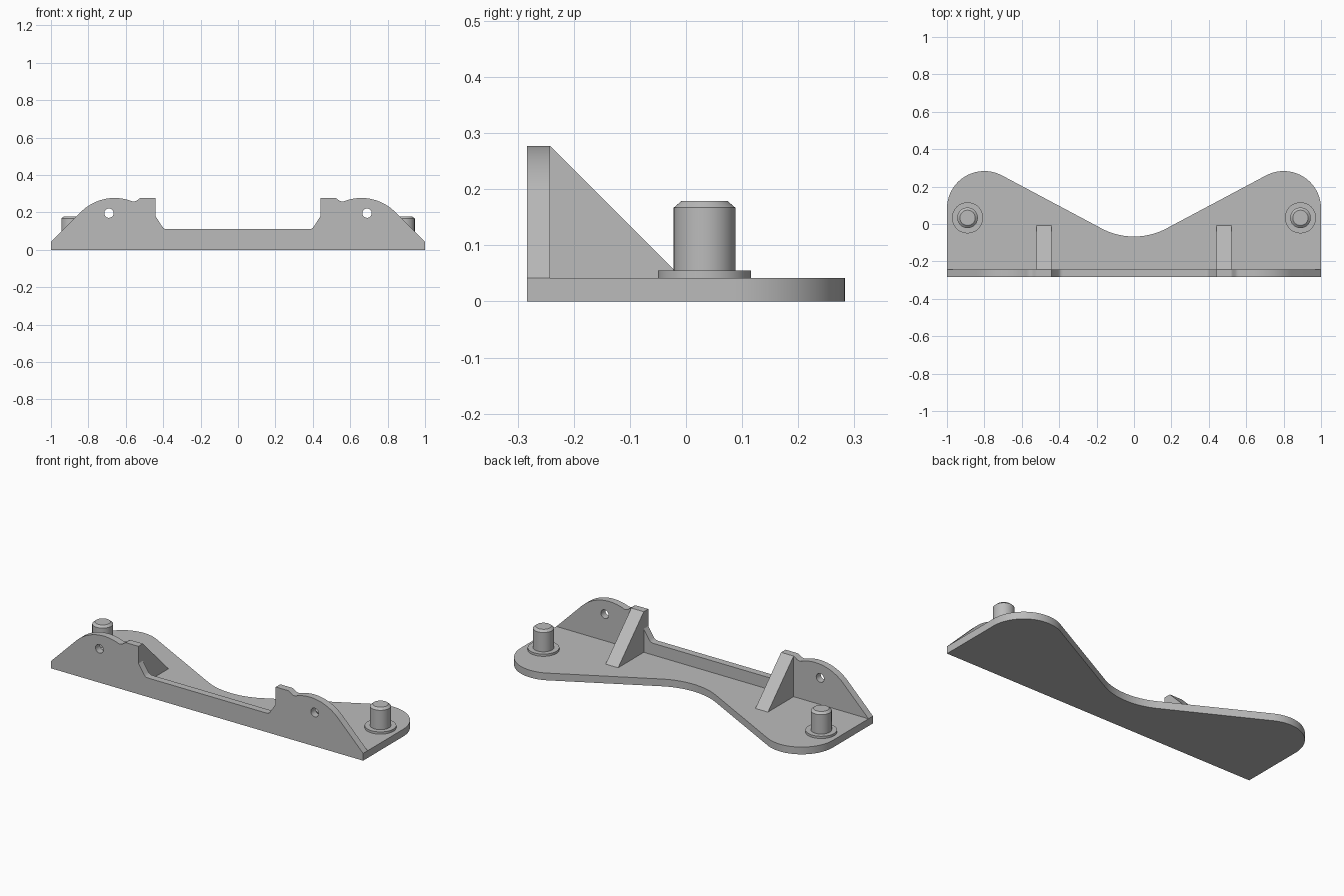
import bpy, bmesh
from math import sin, cos, pi, radians
from mathutils import Vector

cube = bpy.data.objects.get("Cube")
if cube:
    bpy.data.objects.remove(cube, do_unlink=True)

grey = bpy.data.materials.new("plain grey")
grey.use_nodes = True
colour = (0.5, 0.5, 0.5, 1)
grey.diffuse_color = colour
grey.node_tree.nodes["Principled BSDF"].inputs["Base Color"].default_value = colour

FRONT, WALL_BACK = -0.283, -0.242
PLATE_TOP, TOP = 0.042, 0.277


def arc(cx, cy, r, start, end, steps=20):
    angles = [radians(start + (end - start) * i / steps) for i in range(steps + 1)]
    return [(cx + r * cos(a), cy + r * sin(a)) for a in angles]


def mirrored(half):
    """Close a right-to-centre outline with its mirror image."""
    return half + [(-x, y) for x, y in reversed(half) if abs(x) > 1e-5]


def finish(name, bm):
    bmesh.ops.recalc_face_normals(bm, faces=bm.faces)
    mesh = bpy.data.meshes.new(name)
    bm.to_mesh(mesh)
    bm.free()
    mesh.materials.append(grey)
    obj = bpy.data.objects.new(name, mesh)
    bpy.context.collection.objects.link(obj)
    return obj


def smooth(obj):
    bpy.ops.object.select_all(action='DESELECT')
    obj.select_set(True)
    bpy.context.view_layer.objects.active = obj
    bpy.ops.object.shade_smooth_by_angle(angle=radians(25))


def prism(name, outline, place, depth):
    """Extrude a flat outline, put into space by place, along depth."""
    bm = bmesh.new()
    face = bm.faces.new([bm.verts.new(place(u, v)) for u, v in outline])
    out = bmesh.ops.extrude_face_region(bm, geom=[face])
    moved = [g for g in out["geom"] if isinstance(g, bmesh.types.BMVert)]
    bmesh.ops.translate(bm, verts=moved, vec=Vector(depth))
    return finish(name, bm)


def lathe(name, x, y, profile, steps=48):
    """Stack rings of (radius, height) into a closed round part."""
    bm = bmesh.new()
    rings = [[bm.verts.new((x + r * cos(2 * pi * i / steps),
                            y + r * sin(2 * pi * i / steps), z))
              for i in range(steps)] for r, z in profile]
    for low, high in zip(rings, rings[1:]):
        for i in range(steps):
            j = (i + 1) % steps
            bm.faces.new((low[i], low[j], high[j], high[i]))
    bm.faces.new(rings[0])
    bm.faces.new(rings[-1])
    return finish(name, bm)


# Base plate with two rounded lobes and a curved waist
slope, waist = 28, 0.37
half_plate = [(1, WALL_BACK)]
half_plate += arc(0.8, 0.083, 0.2, 0, 90 + slope, 32)
half_plate += arc(0, waist - 0.067, waist, slope - 90, -90, 16)
plate = prism("base_plate", mirrored(half_plate),
              lambda u, v: (u, v, 0), (0, 0, PLATE_TOP))
smooth(plate)

# Front wall with humps, small dips and a wide notch
half_wall = [(1, 0), (1, PLATE_TOP)]
half_wall += arc(0.66, 0.023, 0.254, 45, 112, 24)
half_wall += [(0.552, 0.259), (0.541, 0.263), (0.532, 0.271), (0.52, TOP)]
half_wall += [(0.44, TOP), (0.44, 0.178), (0.405, 0.124)]
half_wall += [(0.398, 0.116), (0.389, 0.111), (0.378, 0.11)]
wall = prism("front_wall", mirrored(half_wall),
             lambda u, v: (u, FRONT, v), (0, WALL_BACK - FRONT, 0))

# Round holes through the wall
for side in (1, -1):
    cutter = prism("hole_cutter", arc(side * 0.69, 0.196, 0.025, 0, 348.75, 31),
                   lambda u, v: (u, FRONT - 0.05, v), (0, 0.15, 0))
    cutter.hide_render = True
    cut = wall.modifiers.new("hole", 'BOOLEAN')
    cut.operation, cut.solver, cut.object = 'DIFFERENCE', 'EXACT', cutter
    bpy.context.view_layer.objects.active = wall
    bpy.ops.object.modifier_apply(modifier=cut.name)
    bpy.data.objects.remove(cutter, do_unlink=True)
smooth(wall)

# Braces, washers and pins on both sides
triangle = [(WALL_BACK, PLATE_TOP), (-0.007, PLATE_TOP), (WALL_BACK, TOP)]
for side, label in ((1, "left"), (-1, "right")):
    prism(label + "_brace", triangle,
          lambda u, v: (side * 0.44, u, v), (side * 0.08, 0, 0))
    smooth(lathe(label + "_washer", side * 0.89, 0.033,
                 [(0.083, PLATE_TOP), (0.083, 0.055)]))
    smooth(lathe(label + "_pin", side * 0.89, 0.033,
                 [(0.055, 0.05), (0.055, 0.167), (0.041, 0.179)]))
